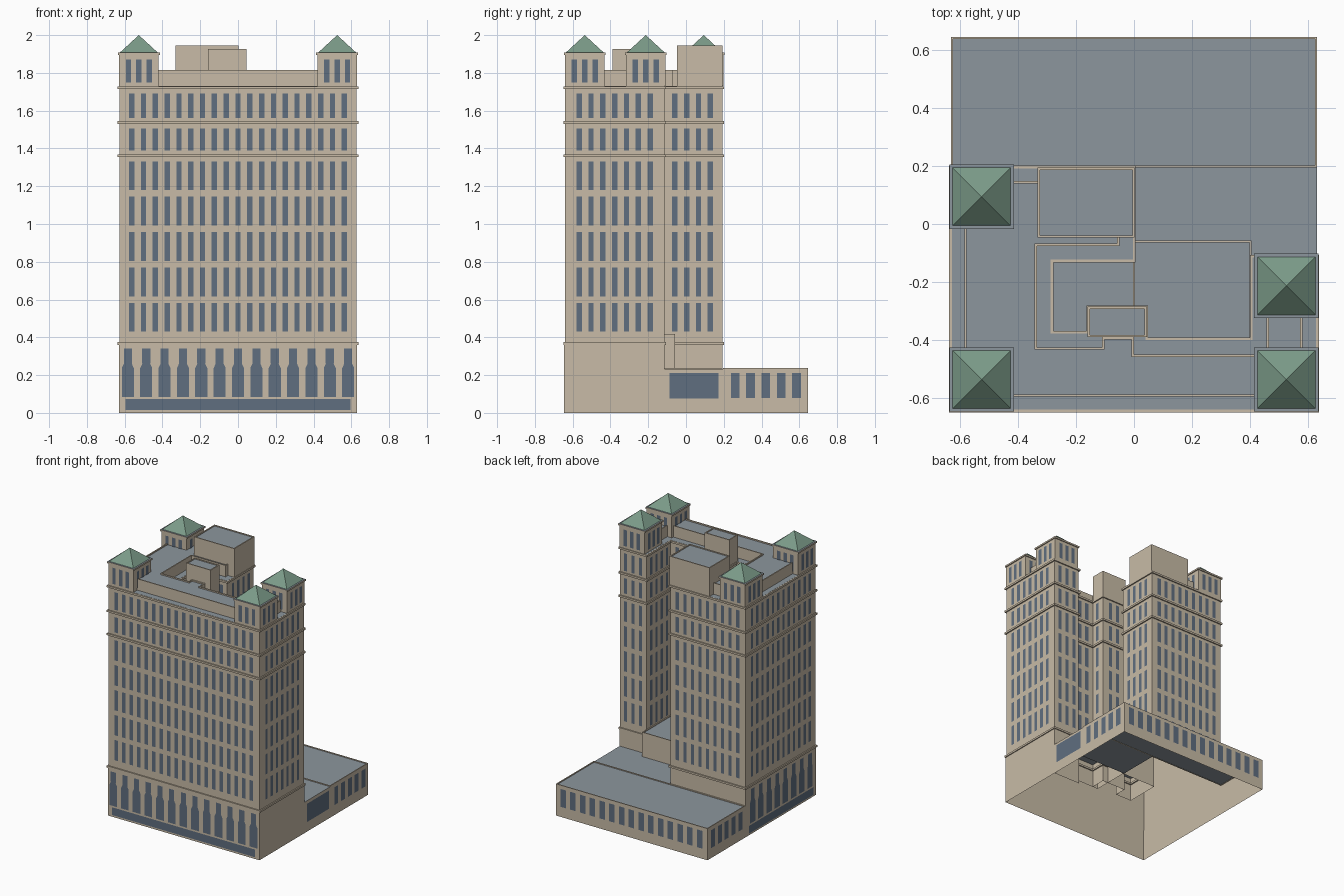
import bpy
import bmesh
from mathutils import Vector

cube = bpy.data.objects.get("Cube")
if cube:
    bpy.data.objects.remove(cube)


def material(name, rgb):
    m = bpy.data.materials.new(name)
    m.use_nodes = True
    m.diffuse_color = (*rgb, 1)
    m.node_tree.nodes["Principled BSDF"].inputs["Base Color"].default_value = (*rgb, 1)
    return m


STONE = material("limestone", (0.58, 0.50, 0.385))
GLASS = material("window_blue", (0.115, 0.156, 0.215))
ROOF = material("roof_grey", (0.265, 0.305, 0.34))
COPPER = material("copper_green", (0.20, 0.33, 0.25))


class Part:
    """Collects faces and turns them into one named object."""

    def __init__(self, name, *mats):
        self.name, self.mats, self.bm = name, mats, bmesh.new()

    def face(self, pts, mat=0):
        f = self.bm.faces.new([self.bm.verts.new(p) for p in pts])
        f.material_index = mat

    def walls(self, path, z0, z1, closed=True):
        ends = path[1:] + path[:1] if closed else path[1:]
        for (ax, ay), (bx, by) in zip(path, ends):
            self.face([(ax, ay, z0), (bx, by, z0), (bx, by, z1), (ax, ay, z1)])

    def cap(self, poly, z, mat=0):
        self.face([(x, y, z) for x, y in poly], mat)

    def band(self, poly, off, z0, z1):
        """Hollow strip between an outline and its offset."""
        out, inn = (offset(poly, off), poly) if off > 0 else (poly, offset(poly, off))
        self.walls(out, z0, z1)
        self.walls(inn[::-1], z0, z1)
        for i in range(len(poly)):
            a, b, c, d = out[i - 1], out[i], inn[i], inn[i - 1]
            self.face([(*p, z1) for p in (a, b, c, d)])
            self.face([(*p, z0) for p in (d, c, b, a)])

    def done(self):
        mesh = bpy.data.meshes.new(self.name)
        bmesh.ops.remove_doubles(self.bm, verts=self.bm.verts, dist=1e-5)
        self.bm.to_mesh(mesh)
        self.bm.free()
        for m in self.mats:
            mesh.materials.append(m)
        ob = bpy.data.objects.new(self.name, mesh)
        bpy.context.collection.objects.link(ob)


def offset(poly, d):
    """Move every edge of a right-angled outline outward by d."""
    res = []
    for i, p in enumerate(poly):
        a = (Vector(p) - Vector(poly[i - 1])).normalized()
        b = (Vector(poly[(i + 1) % len(poly)]) - Vector(p)).normalized()
        res.append((p[0] + d * (a.y + b.y), p[1] - d * (a.x + b.x)))
    return res


def rect(x0, x1, y0, y1):
    return [(x0, y0), (x1, y0), (x1, y1), (x0, y1)]


def pane(part, p, q, s, shape):
    """Flat pane on wall p-q, centred s along it; shape is (across, z) points."""
    p, q = Vector(p), Vector(q)
    d = (q - p).normalized()
    n = Vector((d.y, -d.x)) * 0.004
    pts = [(*(p + d * (s + u) + n), z) for u, z in shape]
    part.face(pts)


def box_shape(w, z0, z1):
    return [(-w / 2, z0), (w / 2, z0), (w / 2, z1), (-w / 2, z1)]


def row(part, p, q, pitch, margin, shapes, count=None):
    """Evenly spaced panes centred on a wall."""
    length = (Vector(q) - Vector(p)).length
    n = count or int((length - margin) / pitch + 1.001)
    for i in range(max(n, 0)):
        for shape in shapes:
            pane(part, p, q, length / 2 + (i - (n - 1) / 2) * pitch, shape)


# Outlines: main tower with its rear court, and the set-back attic
tower = [(-.628, -.64), (.628, -.64), (.628, -.115), (.408, -.115), (.408, -.4),
         (.04, -.4), (.04, -.29), (-.155, -.29), (-.155, -.378), (-.287, -.378),
         (-.287, -.123), (-.004, -.123), (-.004, .192), (-.628, .192)]
attic = [(-.585, -.595), (.58, -.595), (.58, -.2), (.457, -.2), (.457, -.45),
         (0, -.45), (0, -.39), (-.11, -.39), (-.11, -.425), (-.335, -.425),
         (-.335, -.075), (-.05, -.075), (-.05, .148), (-.585, .148)]

# Main tower shaft, open underneath
p = Part("tower_walls", STONE, ROOF)
p.walls(tower, 0.235, 1.73)
p.cap(tower, 1.73, 1)
p.done()

# Cornices
p = Part("cornices", STONE)
for z in (0.36, 1.355, 1.53, 1.715):
    p.band(tower, 0.009, z, z + 0.014)
p.done()

# Attic storey
p = Part("attic", STONE, ROOF)
p.walls(attic, 1.73, 1.806)
p.cap(attic, 1.806, 1)
p.band(attic, -0.008, 1.806, 1.815)
p.done()

# Ground storey walls, open underneath
p = Part("base_walls", STONE)
p.walls([(-.63, .192), (-.63, -.645), (.63, -.645), (.63, -.113), (.408, -.113)],
        0, 0.36, closed=False)
p.done()

# Rear podium
p = Part("podium", STONE, ROOF)
p.walls([(.63, -.113), (.63, .645), (-.63, .645), (-.63, .192)], 0, 0.232, closed=False)
back, side = rect(-.63, .63, .195, .645), rect(-.004, .63, -.113, .195)
for r in (back, side):
    p.cap(r, 0.232, 1)
p.band(back, -0.007, 0.23, 0.238)
p.done()

# Court infill between the wings
p = Part("court_block", STONE, ROOF)
p.walls(rect(-.004, .405, -.4, -.057), 0.235, 0.412)
p.cap(rect(-.004, .405, -.4, -.057), 0.412, 1)
p.cap(rect(-.287, -.004, -.378, -.123), 0.412, 1)
p.band(rect(-.004, .405, -.4, -.057), -0.007, 0.412, 0.418)
p.done()

# Rooftop penthouses
for name, r, top in (("large_penthouse", rect(-.332, .002, -.047, .194), 1.945),
                     ("lift_penthouse", rect(-.16, .045, -.39, -.285), 1.926)):
    p = Part(name, STONE, ROOF)
    p.walls(r, 1.73, top - 0.006)
    p.cap(r, top - 0.006, 1)
    p.band(r, -0.008, top - 0.006, top)
    p.done()

# Tower windows on every wall, all seven storeys
p = Part("tower_windows", GLASS)
storeys = [(0.43 + 0.1875 * i, 0.582 + 0.1875 * i) for i in range(5)]
storeys += [(1.39, 1.505), (1.56, 1.692)]
shapes = [box_shape(0.028, a, b) for a, b in storeys]
for i in range(len(tower)):
    row(p, tower[i - 1], tower[i], 0.0625, 0.095, shapes)
p.done()

# Arcade, transoms and plinth band on the two street sides
p = Part("street_windows", GLASS)
arch = [(-.032, .085), (.032, .085), (.032, .237), (.02, .262), (-.02, .262), (-.032, .237)]
for a, b in (((-.63, -.645), (.63, -.645)), ((-.63, .192), (-.63, -.645))):
    row(p, a, b, 0.0972, 0.08, [arch, box_shape(0.043, 0.262, 0.34)])
    length = (Vector(b) - Vector(a)).length
    pane(p, a, b, length / 2, box_shape(length - 0.07, 0.015, 0.073))
p.done()

# Podium windows
p = Part("podium_windows", GLASS)
small = [box_shape(0.046, 0.078, 0.212)]
row(p, (.63, .2), (.63, .645), 0.081, 0, small, 5)
row(p, (-.63, .645), (-.63, .2), 0.081, 0, small, 5)
row(p, (.63, .645), (-.63, .645), 0.081, 0, small, 15)
pane(p, (.63, -.113), (.63, .2), 0.156, box_shape(0.26, 0.075, 0.212))
p.done()

# Corner pavilions with pyramid roofs
for name, cx, cy in (("front_right", -.525, -.536), ("front_left", .525, -.536),
                     ("rear_left", .525, -.213), ("rear_right", -.525, .094)):
    body, eave, base = [rect(cx - h, cx + h, cy - h, cy + h) for h in (.104, .111, .1)]
    p = Part(name + "_pavilion", STONE, ROOF)
    p.walls(body, 1.73, 1.9)
    p.walls(eave, 1.895, 1.907)
    p.cap(eave[::-1], 1.895)
    p.cap(eave, 1.907, 1)
    p.done()
    p = Part(name + "_pavilion_roof", COPPER)
    for i in range(4):
        p.face([(*base[i - 1], 1.908), (*base[i], 1.908), (cx, cy, 2.0)])
    p.done()
    p = Part(name + "_pavilion_windows", GLASS)
    for i in range(4):
        row(p, body[i - 1], body[i], 0.055, 0, [box_shape(0.028, 1.75, 1.872)], 3)
    p.done()
